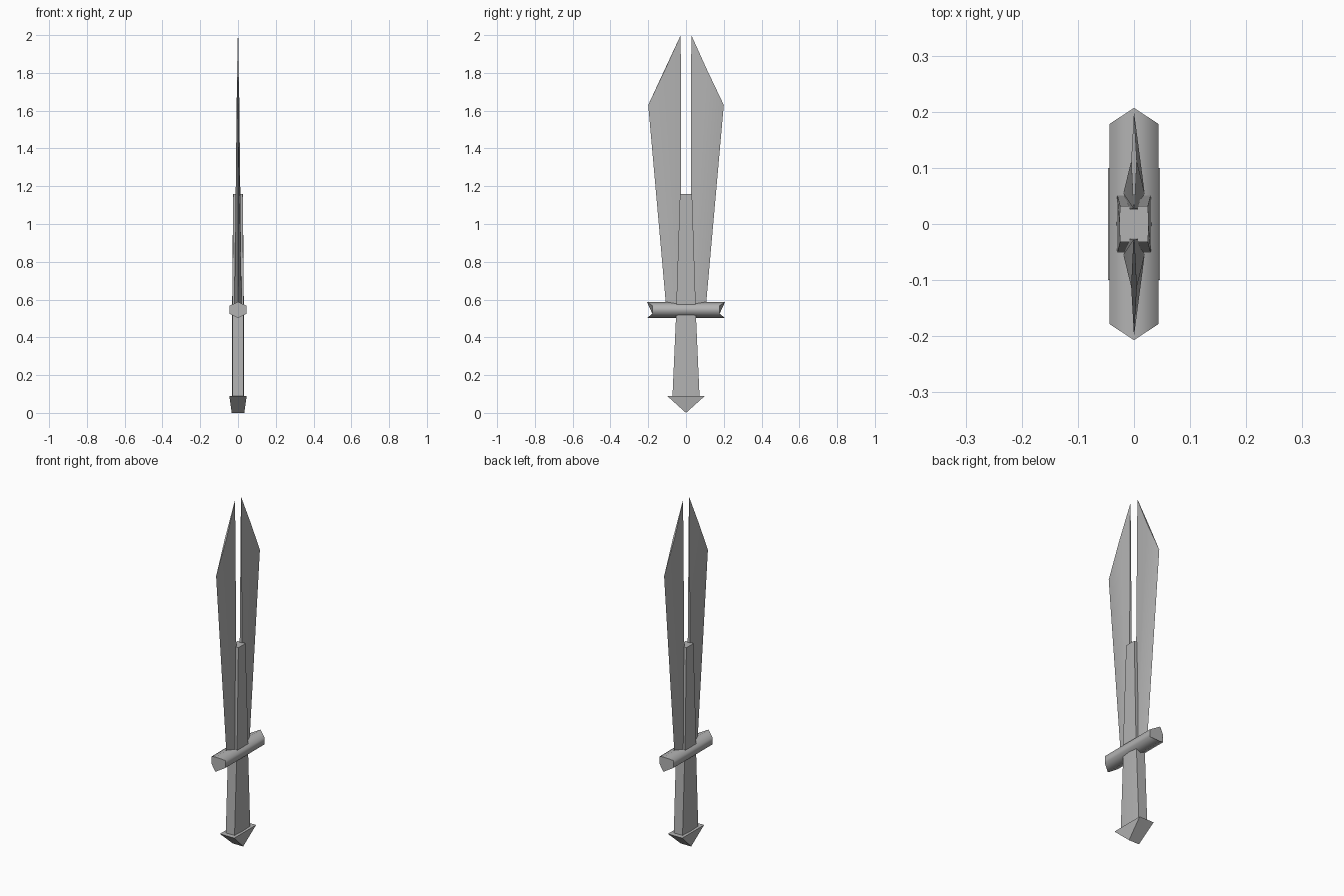
import bpy, bmesh, math

cube = bpy.data.objects.get("Cube")
if cube:
    bpy.data.objects.remove(cube, do_unlink=True)

GREY = (0.45, 0.45, 0.45, 1.0)
steel = bpy.data.materials.new("grey steel")
steel.use_nodes = True
steel.diffuse_color = GREY
steel.node_tree.nodes["Principled BSDF"].inputs["Base Color"].default_value = GREY


def loft(name, rings, angle):
    """Skin a closed solid through rings that share one point count."""
    bm = bmesh.new()
    loops = [[bm.verts.new(p) for p in ring] for ring in rings]
    n = len(loops[0])
    for a, b in zip(loops, loops[1:]):
        for i in range(n):
            j = (i + 1) % n
            bm.faces.new((a[i], a[j], b[j], b[i]))
    bm.faces.new(loops[0])
    bm.faces.new(loops[-1])
    bmesh.ops.remove_doubles(bm, verts=bm.verts, dist=1e-5)
    bmesh.ops.recalc_face_normals(bm, faces=bm.faces)
    mesh = bpy.data.meshes.new(name)
    bm.to_mesh(mesh)
    bm.free()
    mesh.materials.append(steel)
    mesh.shade_smooth()
    mesh.set_sharp_from_angle(angle=math.radians(angle))
    ob = bpy.data.objects.new(name, mesh)
    bpy.context.collection.objects.link(ob)
    return ob


def bar_ring(z, edge_x, mid_x, y):
    """Rectangular section with slightly crowned broad sides."""
    return [(edge_x, -y, z), (mid_x, 0, z), (edge_x, y, z),
            (-edge_x, y, z), (-mid_x, 0, z), (-edge_x, -y, z)]


# Grip and the tapered spine between the blades
loft("grip", [bar_ring(0.08, 0.028, 0.032, 0.072),
              bar_ring(0.53, 0.028, 0.032, 0.052)], 50)
loft("spine", [bar_ring(0.55, 0.030, 0.031, 0.052),
               bar_ring(1.16, 0.025, 0.026, 0.032)], 50)

# Pommel: a wedge with its ridge running across the thickness
loft("pommel", [[(x, -0.1, 0.09), (x, 0.1, 0.09), (r, 0, 0.0)]
                for x, r in ((-0.046, -0.033), (0.046, 0.033))], 40)

# Crossguard: hexagonal bar with pointed ends
section = [(0, 0.502), (0.044, 0.525), (0.044, 0.568),
           (0, 0.588), (-0.044, 0.568), (-0.044, 0.525)]
loft("crossguard", [[(x, s * (0.207 if x == 0 else 0.178), z) for x, z in section]
                    for s in (-1, 1)], 70)

# Twin blades: inner back edge, ridge and sharp outer edge
for name, s in (("front_blade", -1), ("back_blade", 1)):
    base = [(0.012, 0.025, 0.56), (0.019, 0.055, 0.56), (0, 0.105, 0.56),
            (-0.019, 0.055, 0.56), (-0.012, 0.025, 0.56)]
    tip = [(0.001, 0.028, 2.0), (0.005, 0.112, 1.815), (0, 0.2, 1.63),
           (-0.005, 0.112, 1.815), (-0.001, 0.028, 2.0)]
    loft(name, [[(x, s * y, z) for x, y, z in ring] for ring in (base, tip)], 60)
